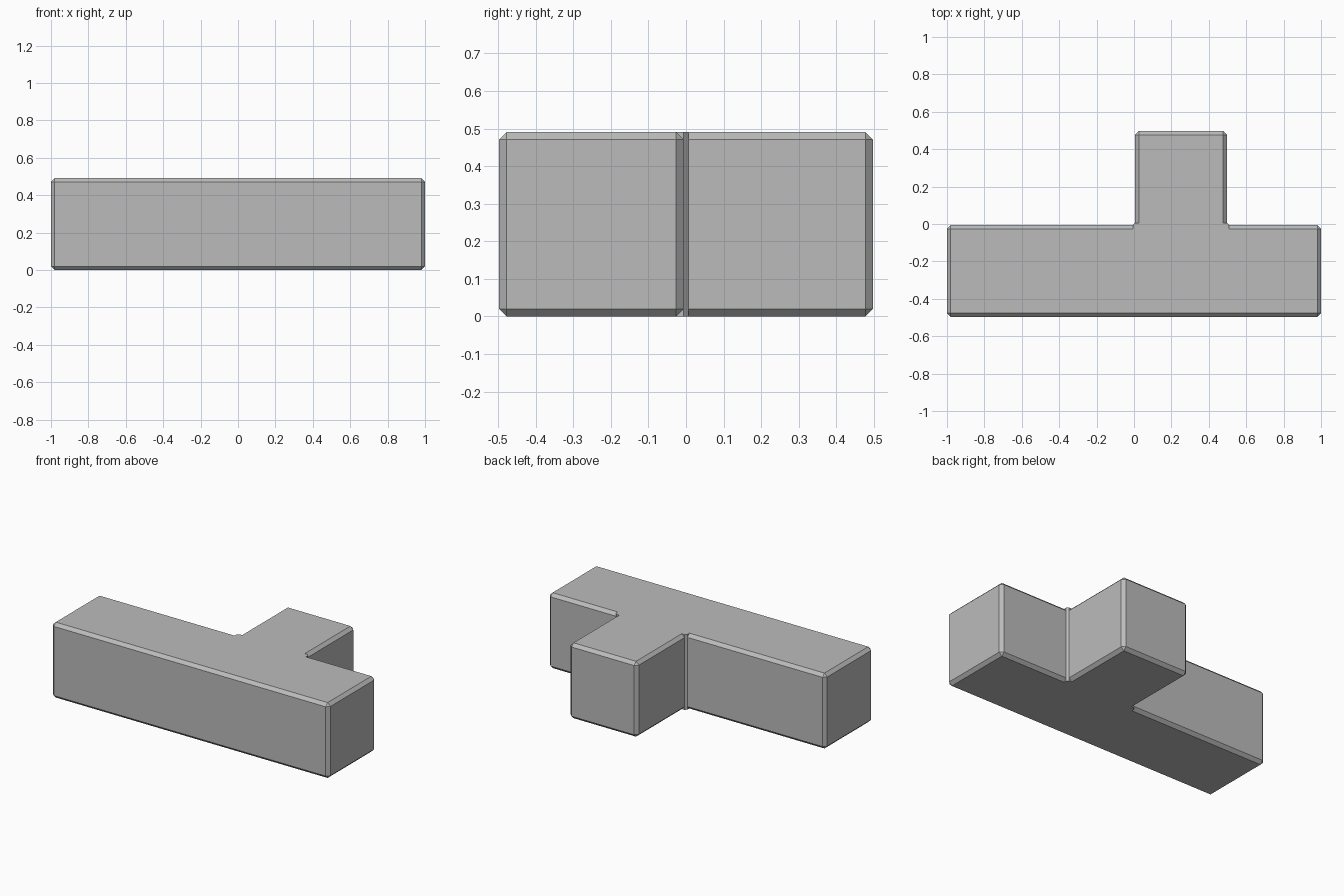
import bpy
import bmesh

if "Cube" in bpy.data.objects:
    bpy.data.objects.remove(bpy.data.objects["Cube"], do_unlink=True)

GAP, BEVEL = 0.006, 0.02
CELL = (2 + 2 * GAP) / 4
HEIGHT = CELL - 2 * GAP
DEPTH = CELL - GAP        # half depth of the whole block

grey = bpy.data.materials.new("plain grey")
grey.use_nodes = True
grey.diffuse_color = (0.5, 0.5, 0.5, 1)
grey.node_tree.nodes["Principled BSDF"].inputs["Base Color"].default_value = (0.5, 0.5, 0.5, 1)


def prism(name, outline, bevel):
    """Extrude a plan outline to the block height, optionally chamfering every edge."""
    bm = bmesh.new()
    base = bm.faces.new([bm.verts.new((x, y, 0)) for x, y in outline])
    top = bmesh.ops.extrude_face_region(bm, geom=[base])["geom"]
    bmesh.ops.translate(bm, vec=(0, 0, HEIGHT),
                        verts=[v for v in top if isinstance(v, bmesh.types.BMVert)])
    bmesh.ops.recalc_face_normals(bm, faces=bm.faces)
    if bevel:
        bmesh.ops.bevel(bm, geom=bm.edges[:], offset=bevel, segments=1,
                        profile=0.5, affect='EDGES')
    mesh = bpy.data.meshes.new(name)
    bm.to_mesh(mesh)
    bm.free()
    mesh.materials.append(grey)
    obj = bpy.data.objects.new(name, mesh)
    bpy.context.collection.objects.link(obj)
    return obj


def rectangle(x0, x1, y0, y1):
    return [(x0, y0), (x1, y0), (x1, y1), (x0, y1)]


# Long bar, and the stem standing out behind it
block = prism("t_block", rectangle(-1, 1, -DEPTH, -GAP), BEVEL)
stem = prism("stem", rectangle(GAP, CELL - GAP, -CELL / 2, DEPTH), BEVEL)

# Full-height web that fills the joint and cuts across the inner corners
web = prism("joint_web", [(-GAP, -CELL / 3), (CELL + GAP, -CELL / 3),
                          (CELL + GAP, -GAP), (CELL - GAP, GAP),
                          (GAP, GAP), (-GAP, -GAP)], 0)

# Join the parts into one solid
bpy.context.view_layer.objects.active = block
for part in (stem, web):
    union = block.modifiers.new("Join", 'BOOLEAN')
    union.operation = 'UNION'
    union.solver = 'EXACT'
    union.object = part
    bpy.ops.object.modifier_apply(modifier=union.name)
    bpy.data.objects.remove(part, do_unlink=True)
